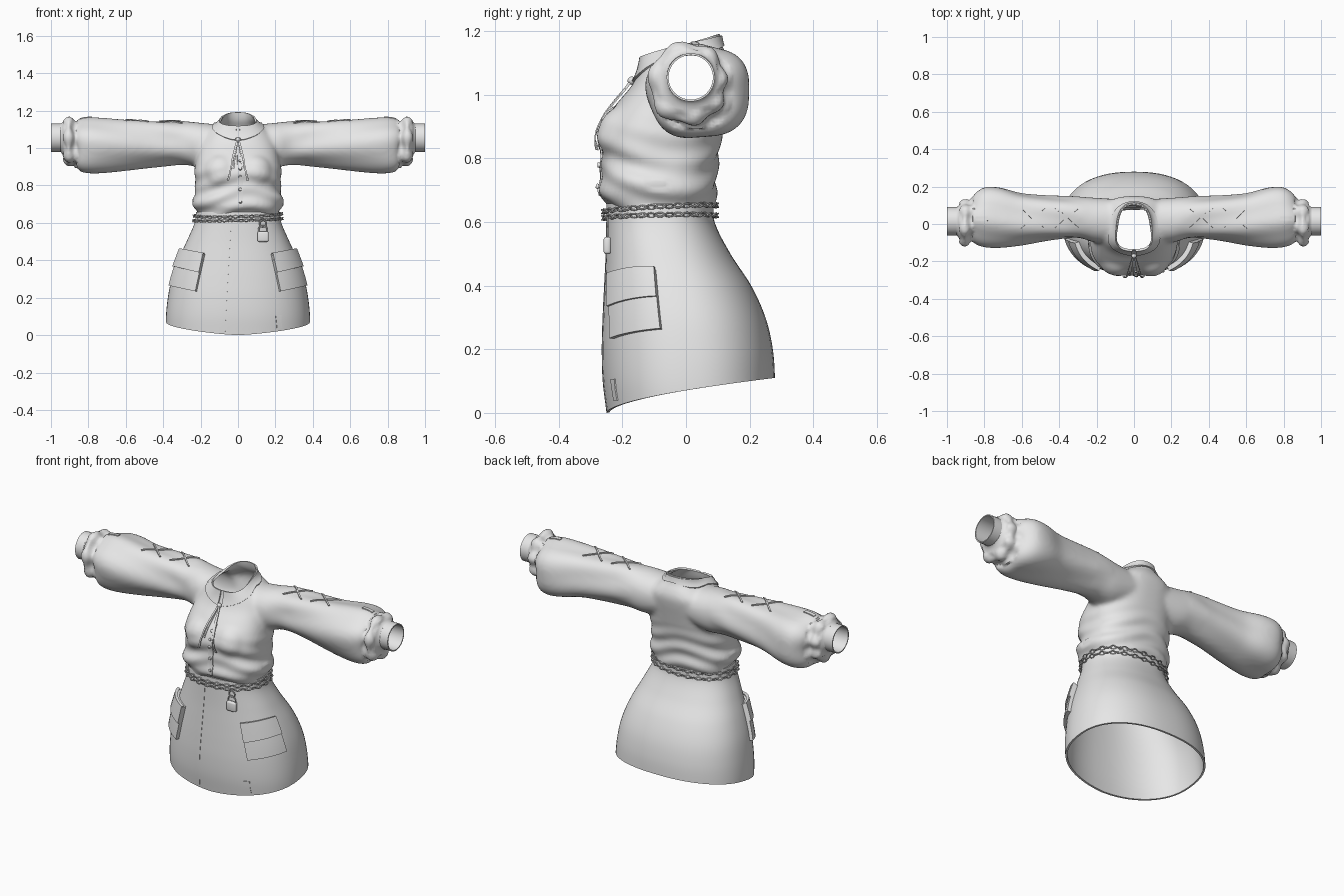
import bpy, bmesh, math
from math import sin, cos, pi, atan2
from mathutils import Vector, Matrix
from mathutils.bvhtree import BVHTree

if "Cube" in bpy.data.objects:
    bpy.data.objects.remove(bpy.data.objects["Cube"])

GREY = (0.8, 0.8, 0.8, 1)
cloth = bpy.data.materials.new("cloth_grey")
cloth.use_nodes = True
cloth.diffuse_color = GREY
cloth.node_tree.nodes["Principled BSDF"].inputs["Base Color"].default_value = GREY
made = []


def finish(name, bm):
    me = bpy.data.meshes.new(name)
    bm.to_mesh(me)
    bm.free()
    me.materials.append(cloth)
    ob = bpy.data.objects.new(name, me)
    bpy.context.scene.collection.objects.link(ob)
    made.append(ob)
    return ob


def sample(rows, k):
    """Smooth interpolation of profile rows keyed by their first value."""
    k = min(max(k, rows[0][0]), rows[-1][0])
    i = max(j for j in range(len(rows) - 1) if rows[j][0] <= k)
    a, b = rows[i], rows[i + 1]
    h = b[0] - a[0]
    t = (k - a[0]) / h

    def slope(j, c):
        p, q = rows[max(j - 1, 0)], rows[min(j + 1, len(rows) - 1)]
        return (q[c] - p[c]) / (q[0] - p[0])
    return [(1 + 2 * t) * (1 - t) ** 2 * a[c] + t * t * (3 - 2 * t) * b[c]
            + h * t * (1 - t) * ((1 - t) * slope(i, c) - t * slope(i + 1, c))
            for c in range(1, len(a))]


def oval(a, half, lo, hi, p=2.3):
    """Point on a rounded-box oval: half width, and extent across."""
    c, s = cos(a), sin(a)
    return (math.copysign(abs(c) ** (2 / p), c) * half,
            (lo + hi) / 2 + math.copysign(abs(s) ** (2 / p), s) * (hi - lo) / 2)


def grid(bm, rows, closed=False, caps=False):
    vs = [[bm.verts.new(p) for p in r] for r in rows]
    n = len(rows[0])
    faces = [bm.faces.new((r0[j], r0[(j + 1) % n], r1[(j + 1) % n], r1[j]))
             for r0, r1 in zip(vs, vs[1:]) for j in range(n if closed else n - 1)]
    if caps:
        faces += [bm.faces.new(vs[0]), bm.faces.new(vs[-1])]
    return faces


def thicken(bm, t):
    """Add an inner skin and close the open edges."""
    bm.normal_update()
    faces = list(bm.faces)
    rims = [e.link_loops[0] for e in bm.edges if e.is_boundary]
    rims = [(l.vert, l.link_loop_next.vert) for l in rims]
    inner = {v: bm.verts.new(v.co - v.normal * t) for v in list(bm.verts)}
    for f in faces:
        bm.faces.new([inner[v] for v in reversed(f.verts)])
    for a, b in rims:
        bm.faces.new((b, a, inner[a], inner[b]))


def snapped(name, rows, tree, lift, thick, closed=False):
    """Cloth piece laid on a surface at a given lift."""
    bm = bmesh.new()
    pts, nor = [], None
    for r in rows:
        hits = [tree.find_nearest(Vector(p)) for p in r]
        pts.append([h[0] + h[1] * lift for h in hits])
    faces = grid(bm, pts, closed)
    bm.normal_update()
    mid = faces[len(faces) // 2]
    if mid.normal.dot(tree.find_nearest(mid.calc_center_median())[1]) < 0:
        bmesh.ops.reverse_faces(bm, faces=faces)
    thicken(bm, thick)
    return finish(name, bm)


def patch(name, corners, tree, lift, thick, nu=8, nv=8):
    a, b, c, d = map(Vector, corners)
    rows = [[a.lerp(b, u / nu).lerp(d.lerp(c, u / nu), v / nv) for u in range(nu + 1)]
            for v in range(nv + 1)]
    return snapped(name, rows, tree, lift, thick)


def strip(name, p, q, side, tree, lift=0.005, thick=0.007, n=14):
    p, q, w = Vector(p), Vector(q), Vector(side)
    return patch(name, (p - w, p + w, q + w, q - w), tree, lift, thick, 1, n)


def torus(bm, mat, R, r, stretch=1.0, n=12, m=6):
    rows = [[mat @ Vector(((R + r * cos(2 * pi * j / m)) * cos(2 * pi * i / n) * stretch,
                           (R + r * cos(2 * pi * j / m)) * sin(2 * pi * i / n),
                           r * sin(2 * pi * j / m))) for j in range(m)] for i in range(n)]
    faces = grid(bm, rows + [rows[0]], True)
    bmesh.ops.remove_doubles(bm, verts=list({v for f in faces for v in f.verts}), dist=1e-5)


# Blouse: solid torso, bust and sleeves fused into one skin
TORSO = [(.6, .20, -.23, .07), (.655, .222, -.245, .088), (.69, .238, -.27, .095),
         (.73, .243, -.272, .095), (.78, .226, -.262, .10), (.84, .232, -.272, .108),
         (.88, .232, -.272, .115), (.93, .225, -.25, .125), (.98, .215, -.212, .135),
         (1.03, .205, -.17, .145), (1.08, .18, -.147, .15), (1.12, .13, -.14, .135),
         (1.15, .09, -.135, .115), (1.24, .08, -.125, .10)]
SLEEVE = [(.05, .93, 1.12, -.1, .13), (.2, .9, 1.135, -.1, .14), (.3, .912, 1.145, -.075, .145),
          (.45, .9, 1.147, -.085, .15), (.6, .882, 1.15, -.11, .165), (.72, .866, 1.158, -.124, .2),
          (.8, .862, 1.16, -.122, .2), (.85, .875, 1.15, -.105, .165), (.875, .915, 1.14, -.08, .12),
          (.895, .905, 1.168, -.118, .13), (.925, .92, 1.155, -.108, .12),
          (.942, .98, 1.13, -.06, .09), (.98, .98, 1.13, -.06, .09)]
ANG = [2 * pi * i / 64 for i in range(64)]
bm = bmesh.new()
rows = []
for i in range(61):
    z = .6 + .64 * i / 60
    rows.append([(*oval(a, *sample(TORSO, z), 2.5), z) for a in ANG])
grid(bm, rows, True, True)
for s in (1, -1):
    rows = []
    for i in range(94):
        x = .05 + .01 * i
        zl, zh, yf, yb = sample(SLEEVE, x)
        ring = [oval(a, (zh - zl) / 2, yf, yb, 2.15) for a in ANG]
        rows.append([(s * x, y, (zl + zh) / 2 + h) for h, y in ring])
    grid(bm, rows, True, True)
    bmesh.ops.create_uvsphere(bm, u_segments=24, v_segments=16, radius=.1,
                              matrix=Matrix.Translation((s * .09, -.18, .87)))
bmesh.ops.recalc_face_normals(bm, faces=bm.faces)
blank = finish("blouse_blank", bm)
mod = blank.modifiers.new("fuse", 'REMESH')
mod.mode, mod.voxel_size = 'VOXEL', .011
fused = bpy.data.meshes.new_from_object(blank.evaluated_get(bpy.context.evaluated_depsgraph_get()))
made.remove(blank)
bpy.data.objects.remove(blank)
bm = bmesh.new()
bm.from_mesh(fused)
bpy.data.meshes.remove(fused)
for _ in range(5):
    bmesh.ops.smooth_vert(bm, verts=bm.verts, factor=.5, use_axis_x=True, use_axis_y=True, use_axis_z=True)
bm.normal_update()
# Soft folds in waist, sleeves and ruffles
for v in bm.verts:
    x, y, z = v.co
    ax, turn = abs(x), atan2(z - 1.03, y - .03)
    if ax > .86:
        d = .007 * sin(7 * turn) if ax < .93 else 0
    elif ax > .24:
        d = .005 * sin(5 * turn + 7 * ax) * min(1, (ax - .24) * 8)
    else:
        d = .005 * sin(70 * z + 3 * sin(2 * atan2(y + .08, x) + 1)) * max(0, min(1, (.92 - z) * 8))
    v.co += v.normal * d
# Open the waist, wrists and neck
NECK = Vector((0, -.3, 1)).normalized()
for co, no in (((0, 0, .645), (0, 0, 1)), ((.95, 0, 0), (1, 0, 0)),
               ((-.95, 0, 0), (1, 0, 0)), ((0, 0, 1.16), NECK)):
    bmesh.ops.bisect_plane(bm, geom=bm.verts[:] + bm.edges[:] + bm.faces[:], plane_co=co, plane_no=no)
gone = []
for f in bm.faces:
    c = f.calc_center_median()
    if c.z < .645 or abs(c.x) > .95 or (abs(c.x) < .15 and c.z > 1.16 + .3 * c.y):
        gone.append(f)
bmesh.ops.delete(bm, geom=gone, context='FACES')
bm.normal_update()
blouse = BVHTree.FromBMesh(bm)
thicken(bm, .005)
finish("blouse", bm)

# Skirt with a hem that rises toward the back
SKIRT = [(0, .385, -.25, .28), (.1, .385, -.262, .28), (.2, .375, -.265, .273), (.3, .355, -.262, .25),
         (.4, .32, -.257, .205), (.5, .275, -.252, .14), (.6, .232, -.25, .09), (.66, .224, -.25, .087)]
bm = bmesh.new()
rows = []
for i in range(41):
    ring = []
    for a in ANG:
        hem = .11 * max(0, (oval(a, *SKIRT[0][1:])[1] + .25) / .53) ** .6
        z = hem + (.658 - hem) * i / 40
        ring.append((*oval(a, *sample(SKIRT, z)), z))
    rows.append(ring)
grid(bm, rows, True)
bm.normal_update()
skirt = BVHTree.FromBMesh(bm)
thicken(bm, .01)
finish("skirt", bm)
strip("skirt_seam", (-.04, -.27, .6), (-.072, -.27, .012), (.002, 0, 0), skirt, .002, .004, 30)
strip("hem_vent", (.232, -.27, .105), (.235, -.25, .035), (.018, 0, 0), skirt, .004, .006)

for s, side in ((1, "left"), (-1, "right")):
    # Cargo pocket and its flap
    a, b, c, d = [Vector((s * x, y, z)) for x, y, z in
                  ((.185, -.245, .435), (.31, -.1, .455), (.365, -.08, .265), (.23, -.245, .235))]
    patch(side + "_pocket", (a, b, c, d), skirt, .018, .022)
    up = Vector((0, 0, .005))
    patch(side + "_pocket_flap", (a + up, b + up, b.lerp(c, .48), a.lerp(d, .5)), skirt, .027, .016)
    # Wrist cuff tube
    bm = bmesh.new()
    grid(bm, [[(s * x, .015 + .076 * cos(a), 1.055 + .076 * sin(a)) for a in ANG[::2]]
              for x in (.9, .95, 1.0)], True)
    bm.normal_update()
    bm.faces.ensure_lookup_table()
    f = bm.faces[0]
    if f.normal.dot(f.calc_center_median() - Vector((s * .925, .015, 1.055))) < 0:
        bmesh.ops.reverse_faces(bm, faces=bm.faces)
    thicken(bm, .006)
    finish(side + "_cuff", bm)
    # Crossed lacing and a tab on the sleeve top
    for x in (.36, .54):
        for k in (1, -1):
            strip(side + "_sleeve_lace", (s * x - .06, .03 - k * .06, 1.16), (s * x + .06, .03 + k * .06, 1.16),
                  (.003, -k * .003, 0), blouse, .006, .008)
    strip(side + "_sleeve_tab", (s * .78, .03, 1.18), (s * .85, .03, 1.17), (0, .012, 0), blouse)
    # Neck ribbons
    strip(side + "_ribbon", (s * .004, -.18, 1.045), (s * .053, -.3, .82), (.005, 0, 0), blouse, .014, .004)
    strip(side + "_short_ribbon", (s * .004, -.18, 1.045), (s * .025, -.3, .9), (.004, 0, 0), blouse, .01, .004)

# Turned-down collar with a front gap
rows = []
for i in range(5):
    t = i / 4
    ring = []
    for j in range(49):
        a = -pi / 2 + .1 + (2 * pi - .2) * j / 48
        x, y = oval(a, .08 + .045 * t, -.13 - .035 * t, .1 + .035 * t, 2)
        ring.append((x, y, 1.155 + .3 * y - (.05 - .015 * sin(a)) * t))
    rows.append(ring)
snapped("collar", rows, blouse, .007, .009)

# Button placket, buttons and ribbon knot
strip("placket", (.012, -.3, 1.02), (.012, -.3, .67), (.016, 0, 0), blouse, .004, .006, 30)
bm = bmesh.new()
for z in (.72, .78, .84, .9, .96):
    p, n, _, _ = blouse.find_nearest(Vector((.012, -.3, z)))
    turn = n.to_track_quat('Z', 'Y').to_matrix().to_4x4()
    bmesh.ops.create_cone(bm, cap_ends=True, segments=16, radius1=.009, radius2=.007, depth=.008,
                          matrix=Matrix.Translation(p + n * .007) @ turn)
finish("buttons", bm)
bm = bmesh.new()
p, n, _, _ = blouse.find_nearest(Vector((0, -.18, 1.05)))
bmesh.ops.create_uvsphere(bm, u_segments=16, v_segments=10, radius=.013, matrix=Matrix.Translation(p + n * .008))
finish("ribbon_knot", bm)

# Two chain loops around the waist
for name, base, lean in (("upper_chain", .643, .010), ("lower_chain", .617, .004)):
    bm = bmesh.new()

    def spot(a):
        z = base + lean * sin(a) + .006 * cos(a)
        h, lo, hi = sample(SKIRT, z)
        return Vector((*oval(a, h + .009, lo - .009, hi + .009, 2.2), z))
    fine = [spot(2 * pi * i / 720) for i in range(721)]
    total = sum((q - p).length for p, q in zip(fine, fine[1:]))
    count, run, k = 46, 0, 0
    for p, q in zip(fine, fine[1:]):
        if run >= k * total / count and k < count:
            along = (q - p).normalized()
            across = Vector((0, 0, 1)).cross(along).normalized()
            axes = Matrix((along, across, along.cross(across))).transposed().to_4x4()
            torus(bm, Matrix.Translation(p) @ axes @ Matrix.Rotation(pi / 4 + k % 2 * pi / 2, 4, 'X'),
                  .0085, .0028, 1.6)
            k += 1
        run += (q - p).length
    finish(name, bm)

# Hanging charm: rings and a small padlock-shaped body
p, n, _, _ = skirt.find_nearest(Vector((.15, -.3, .53)))
flat = Matrix.Rotation(pi / 2, 4, 'X')
base = p + n * .014
bm = bmesh.new()
for dz, R in ((.07, .018), (.035, .024)):
    torus(bm, Matrix.Translation(base + Vector((0, 0, dz))) @ flat, R, .004, 1, 20)
finish("charm_rings", bm)
bm = bmesh.new()
bmesh.ops.create_cube(bm, size=1, matrix=Matrix.Translation(base) @ Matrix.Diagonal((.06, .024, .055, 1)))
bmesh.ops.bevel(bm, geom=bm.edges[:], offset=.009, segments=3, affect='EDGES', profile=.5)
finish("charm_body", bm)

# Smooth shading with crisp rims
for ob in bpy.context.selected_objects:
    ob.select_set(False)
for ob in made:
    ob.select_set(True)
bpy.context.view_layer.objects.active = made[0]
bpy.ops.object.shade_smooth_by_angle(angle=math.radians(45))
